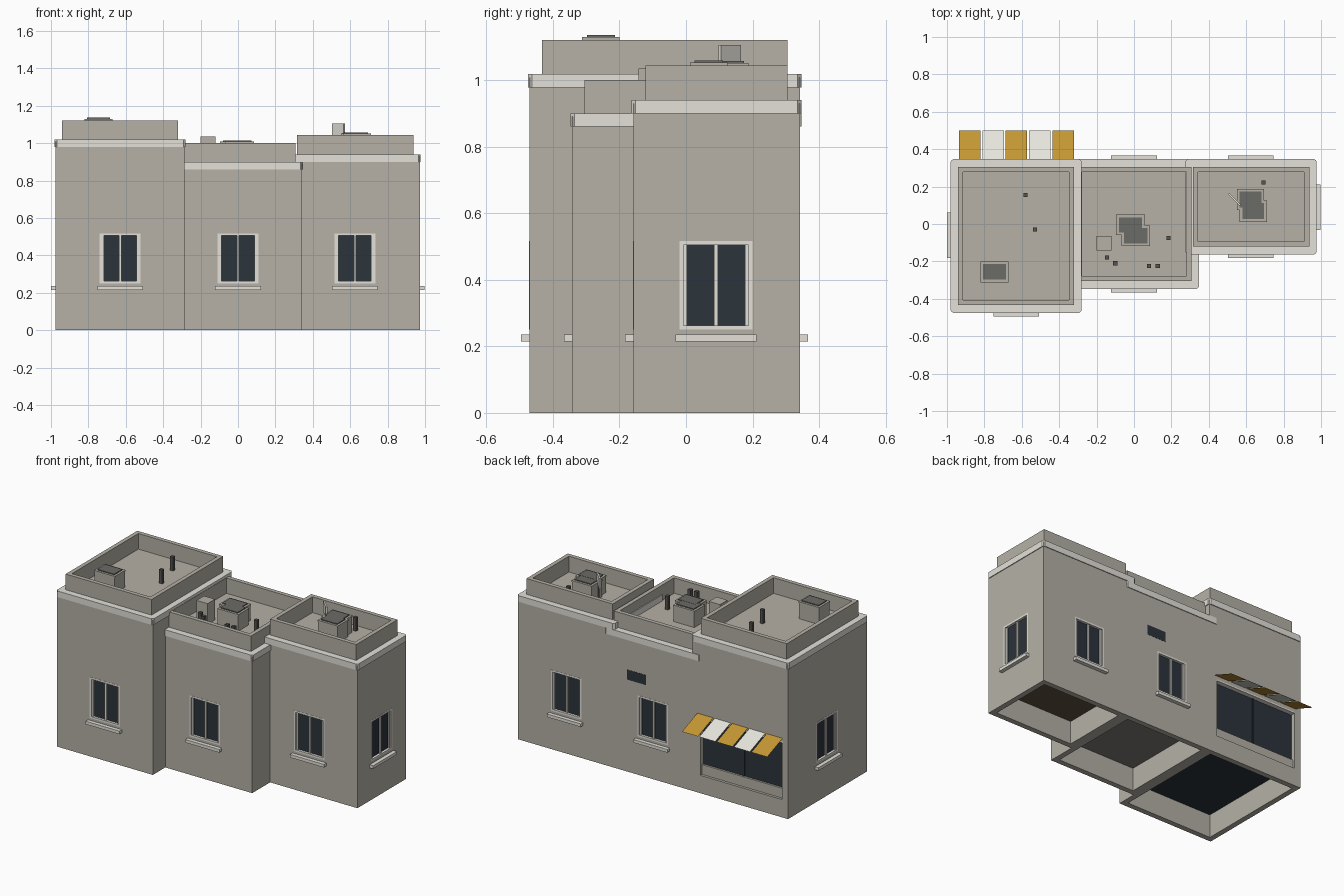
import bpy, bmesh
from math import radians
from mathutils import Matrix, Vector

cube = bpy.data.objects.get("Cube")
if cube:
    bpy.data.objects.remove(cube)


def material(name, r, g, b):
    m = bpy.data.materials.new(name)
    m.use_nodes = True
    m.diffuse_color = (r, g, b, 1)
    bsdf = next(n for n in m.node_tree.nodes if n.type == 'BSDF_PRINCIPLED')
    bsdf.inputs["Base Color"].default_value = (r, g, b, 1)
    bsdf.inputs["Roughness"].default_value = 0.8
    return m


WALL = material("warm_grey_plaster", .465, .44, .385)
TRIM = material("pale_stone", .77, .75, .69)
GLASS = material("dark_glass", .024, .033, .043)
OCHRE = material("ochre_cloth", .56, .31, .033)
WHITE = material("white_cloth", .81, .8, .74)
METAL = material("grey_metal", .148, .146, .134)
PIPE = material("dark_pipe", .09, .088, .08)
WOOD = material("brown_floor", .12, .08, .054)
STONE = material("grey_floor", .21, .2, .18)


def finish(name, bm, mat, matrix=None):
    if matrix:
        bm.transform(matrix)
    bmesh.ops.recalc_face_normals(bm, faces=bm.faces)
    me = bpy.data.meshes.new(name)
    bm.to_mesh(me)
    bm.free()
    me.materials.append(mat)
    ob = bpy.data.objects.new(name, me)
    bpy.context.scene.collection.objects.link(ob)
    return ob


def box(name, x, y, z, mat, matrix=None):
    """Box from (low, high) pairs."""
    bm = bmesh.new()
    size = Vector((x[1] - x[0], y[1] - y[0], z[1] - z[0]))
    mid = Vector((sum(x) / 2, sum(y) / 2, sum(z) / 2))
    bmesh.ops.create_cube(bm, size=1, matrix=Matrix.Translation(mid) @ Matrix.Diagonal(size).to_4x4())
    return finish(name, bm, mat, matrix)


def outline(x, y, c):
    """Rectangle with corners clipped by c."""
    (a, b), (d, e) = x, y
    if not c:
        return [(a, d), (b, d), (b, e), (a, e)]
    return [(a + c, d), (b - c, d), (b, d + c), (b, e - c),
            (b - c, e), (a + c, e), (a, e - c), (a, d + c)]


def inset(pair, t):
    return (pair[0] + t, pair[1] - t)


def ring(name, x, y, z, t, mat, clip=0, matrix=None):
    """Hollow rectangular tube of wall thickness t."""
    bm = bmesh.new()
    loops = [[bm.verts.new((px, py, h)) for px, py in outline(inset(x, d), inset(y, d), clip)]
             for d, h in ((0, z[0]), (0, z[1]), (t, z[1]), (t, z[0]))]
    n = len(loops[0])
    for k in range(4):
        a, b = loops[k], loops[(k + 1) % 4]
        for i in range(n):
            j = (i + 1) % n
            bm.faces.new((a[i], a[j], b[j], b[i]))
    return finish(name, bm, mat, matrix)


def carve(ob, openings):
    """Cut the walls along each opening's sides and remove the faces inside it."""
    bm = bmesh.new()
    bm.from_mesh(ob.data)
    for low, high in openings:
        for axis in range(3):
            normal = Vector([float(k == axis) for k in range(3)])
            for corner in (low, high):
                bmesh.ops.bisect_plane(bm, geom=bm.verts[:] + bm.edges[:] + bm.faces[:],
                                       plane_co=corner, plane_no=normal)
    inside = [f for f in bm.faces if any(
        all(lo < c < hi for lo, c, hi in zip(low, f.calc_center_median(), high))
        for low, high in openings)]
    bmesh.ops.delete(bm, geom=inside, context='FACES')
    bm.to_mesh(ob.data)
    bm.free()


def window(name, px, py, turn):
    """Two-pane window with frame and sill; returns the corners of its opening."""
    m = Matrix.Translation((px, py, 0)) @ Matrix.Rotation(radians(turn), 4, 'Z')
    w, z = .11, (.25, .517)
    upright = m @ Matrix.Rotation(radians(90), 4, 'X')
    ring(name + "_frame", (-w, w), z, (-.035, .001), .012, TRIM, 0, upright)
    for s in (-1, 1):
        box(name + "_jamb", tuple(sorted((s * .087, s * .099))), (.006, .025), inset(z, .011), TRIM, m)
    box(name + "_mullion", (-.006, .006), (.006, .025), inset(z, .011), TRIM, m)
    box(name + "_glass", inset((-w, w), .01), (.015, .02), inset(z, .01), GLASS, m)
    box(name + "_sill", (-.122, .122), (-.025, .01), (.215, .235), TRIM, m)
    a, b = m @ Vector((-w, -.02, z[0])), m @ Vector((w, .06, z[1]))
    return Vector(map(min, a, b)), Vector(map(max, a, b))


BACK = .342
SHOP_X, SHOP_Z = (-.937, -.337), (.11, .5)
# name, wall x span, roof x span, front y, cornice top, parapet top, floor, windows
blocks = [
    ("left_house", (-.975, -.285), (-.975, -.285), -.47, 1.018, 1.12, GLASS,
     [(-.63, -.47, 0), (-.975, -.06, -90)]),
    ("middle_house", (-.285, .342), (-.34, .342), -.342, .90, 1.00, STONE,
     [(0, -.342, 0), (0, BACK, 180)]),
    ("right_house", (.342, .972), (.28, .972), -.158, .94, 1.043, WOOD,
     [(.625, -.158, 0), (.972, .09, 90), (.625, BACK, 180)]),
]

for name, wx, rx, front, top, parapet, floor, wins in blocks:
    y = (front, BACK)
    walls = ring(name + "_walls", wx, y, (0, top - .01), .035, WALL)
    openings = [window(name + "_window", *w) for w in wins]
    if name == "left_house":
        openings.append((Vector((SHOP_X[0], .28, SHOP_Z[0])), Vector((SHOP_X[1], .4, SHOP_Z[1]))))
    carve(walls, openings)
    box(name + "_floor", inset(wx, .03), inset(y, .03), (.15, .16), floor)
    ring(name + "_cornice", inset(rx, -.005), inset(y, -.005), (top - .04, top), .043, TRIM, .012)
    ring(name + "_parapet", inset(rx, .035), inset(y, .037), (top - .03, parapet), .027, WALL)
    box(name + "_roof", inset(rx, .04), inset(y, .042), (top - .03, top), WALL)

# Shop front: recessed glazing over a low panel
turned = Matrix.Rotation(radians(90), 4, 'X')
ring("shop_reveal", SHOP_X, SHOP_Z, (-BACK, -.307), .006, WALL, 0, turned)
box("shop_panel", SHOP_X, (.306, .325), (SHOP_Z[0], .18), WALL)
box("shop_glass", SHOP_X, (.306, .312), (.18, SHOP_Z[1]), GLASS)
box("shop_divider", (-.643, -.631), (.306, .318), (.18, SHOP_Z[1]), GLASS)
box("shop_lintel", SHOP_X, (.308, BACK), (.485, SHOP_Z[1]), TRIM)

# Striped awning of thin sloping strips
for i in range(5):
    x0 = -.936 + i * .125
    bm = bmesh.new()
    bm.faces.new([bm.verts.new(p) for p in (
        (x0, .342, .516), (x0, .50, .455), (x0 + .115, .50, .455), (x0 + .115, .342, .516))])
    finish("awning_strip", bm, WHITE if i % 2 else OCHRE)

# Vent plate on the back wall
box("wall_plate", (.05, .185), (.34, .343), (.6, .665), GLASS)


# Roof hatches: box, pale rim and dark lid
def hatch(x, y, base, top):
    box("hatch_body", inset(x, .002), inset(y, .002), (base - .01, top - .01), WALL)
    box("hatch_rim", x, y, (top - .015, top - .006), WALL)
    box("hatch_lid", inset(x, .014), inset(y, .014), (top - .01, top), METAL)


hatch((-.82, -.67), (-.312, -.2), 1.018, 1.136)
hatch((-.095, .058), (-.06, .05), .90, 1.014)
hatch((-.067, .085), (-.118, -.007), .90, 1.015)
hatch((.55, .695), (.075, .188), .94, 1.057)
hatch((.565, .71), (.012, .125), .94, 1.058)

# Chimney, vent pipes and tilted dish
box("chimney", (-.2, -.12), (-.142, -.065), (.89, 1.035), WALL)
pipes = [(-.58, .155, 1.02), (-.53, -.03, 1.02), (-.145, -.18, .9), (-.1, -.21, .9),
         (.08, -.225, .9), (.127, -.225, .9), (.185, -.075, .9), (.692, .222, .94)]
for px, py, base in pipes:
    box("vent_pipe", (px - .011, px + .011), (py - .011, py + .011), (base - .01, base + .088), PIPE)
turn = Matrix.Translation((.537, .132, 0)) @ Matrix.Rotation(radians(-45), 4, 'Z')
box("dish_panel", (-.043, .043), (-.005, .005), (1.035, 1.105), TRIM, turn)
box("dish_pole", (-.005, .005), (-.004, .004), (.93, 1.04), PIPE, turn)
